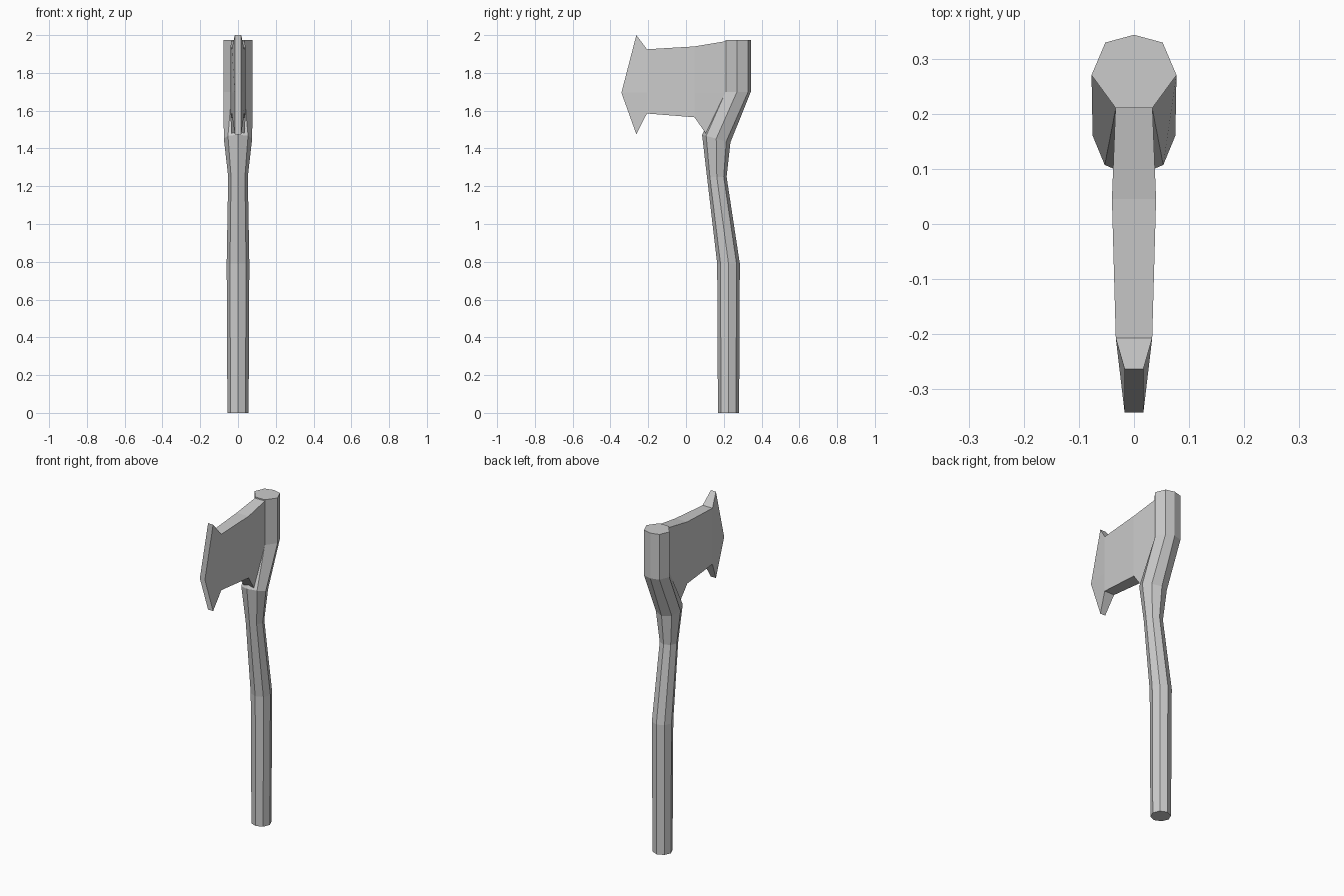
import bpy, bmesh
from math import sin, cos, pi

if "Cube" in bpy.data.objects:
    bpy.data.objects.remove(bpy.data.objects["Cube"])


def loft(name, rings):
    """Skin closed rings of equal point count and cap both ends."""
    bm = bmesh.new()
    rows = [[bm.verts.new(p) for p in ring] for ring in rings]
    n = len(rows[0])
    for a, b in zip(rows, rows[1:]):
        for i in range(n):
            j = (i + 1) % n
            bm.faces.new((a[i], a[j], b[j], b[i]))
    bm.faces.new(rows[0])
    bm.faces.new(rows[-1])
    bmesh.ops.recalc_face_normals(bm, faces=bm.faces)
    mesh = bpy.data.meshes.new(name)
    bm.to_mesh(mesh)
    bm.free()
    obj = bpy.data.objects.new(name, mesh)
    bpy.context.collection.objects.link(obj)
    return obj


def octagon(z, cy, rx, ry, tilt=0.0):
    ring = []
    for k in range(8):
        a = pi / 2 + k * pi / 4
        dy = ry * sin(a)
        ring.append((rx * cos(a), cy + dy, z - tilt * dy))
    return ring


def socket(z):
    """Flat-fronted octagon behind the blade, starting at the back vertex."""
    half = [(0.052, 0.329), (0.077, 0.27), (0.033, 0.21)]
    pts = [(0, 0.343)] + [(-x, y) for x, y in half] + [(0, 0.21)]
    pts += [(x, y) for x, y in reversed(half)]
    return [(x, y, z) for x, y in pts]


# Bent eight-sided handle, widening into the head socket
loft("handle", [
    octagon(0.0, 0.225, 0.056, 0.056),
    octagon(0.79, 0.225, 0.060, 0.060),
    octagon(1.25, 0.163, 0.052, 0.052),
    octagon(1.452, 0.160, 0.075, 0.075, 0.28),
    socket(1.70),
    socket(1.975),
])

# Blade columns from cutting edge to socket: half width, then top/mid/bottom (y, z)
columns = [
    (0.017, [(-0.263, 2.0), (-0.342, 1.695), (-0.263, 1.475)]),
    (0.033, [(-0.207, 1.925), (-0.207, 1.695), (-0.207, 1.585)]),
    (0.040, [(0.045, 1.94), (0.045, 1.695), (0.045, 1.565)]),
    (0.033, [(0.225, 1.97), (0.225, 1.695), (0.115, 1.465)]),
]
loft("blade", [
    [(w, y, z) for y, z in col] + [(-w, y, z) for y, z in reversed(col)]
    for w, col in columns
])
